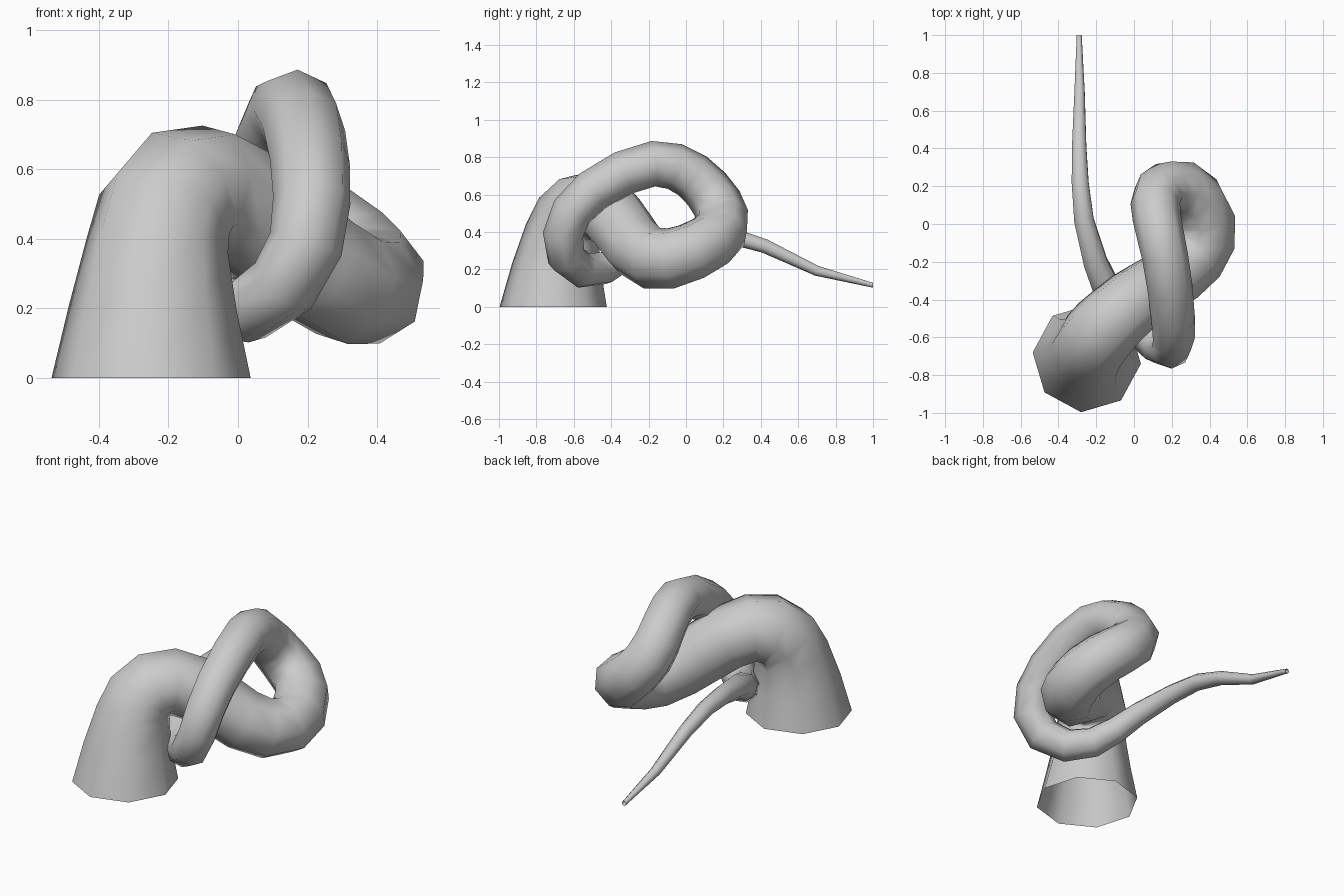
import bpy, bmesh, math
from mathutils import Vector

SIDES = 8

# Centre line of the knotted tentacle: x, y, z, radius
PATH = [
    (-.25, -.71, 0, .288), (-.245, -.69, .20, .243), (-.232, -.66, .38, .206),
    (-.212, -.62, .47, .200), (-.165, -.56, .53, .195), (-.09, -.485, .545, .186),
    (.01, -.40, .495, .180), (.11, -.335, .41, .174), (.22, -.27, .32, .171),
    (.32, -.18, .259, .168), (.378, -.08, .259, .164), (.382, .03, .295, .158),
    (.335, .13, .35, .152), (.26, .19, .41, .147), (.18, .195, .48, .142),
    (.13, .165, .555, .137), (.113, .11, .63, .132), (.12, .035, .70, .128),
    (.14, -.06, .75, .125), (.165, -.175, .765, .122), (.19, -.335, .715, .120),
    (.207, -.50, .62, .116), (.212, -.61, .51, .112), (.195, -.658, .385, .108),
    (.13, -.64, .265, .104), (.03, -.55, .195, .097), (-.07, -.44, .205, .089),
    (-.15, -.33, .27, .078), (-.205, -.20, .335, .068), (-.265, .02, .388, .056),
    (-.285, .22, .385, .048), (-.29, .42, .325, .040), (-.288, .70, .192, .029),
    (-.29, 1.0, .115, .014),
]

pts = [Vector(p[:3]) for p in PATH]
bm = bmesh.new()
rings = []
u = Vector((1, 0, 0))
last = len(pts) - 1
prev = Vector((0, 0, 1))
for i, (p, row) in enumerate(zip(pts, PATH)):
    # Twist-free frame carried along the path
    if i == 0:
        t = Vector((0, 0, 1))
    elif i == last:
        t = Vector((0, 1, 0))
    else:
        t = ((pts[i + 1] - p).normalized() + (p - pts[i - 1]).normalized()).normalized()
    u = prev.rotation_difference(t) @ u
    u = (u - t * u.dot(t)).normalized()
    v = t.cross(u)
    prev = t
    ring = []
    for k in range(SIDES):
        a = 2 * math.pi * k / SIDES - math.radians(6)
        ring.append(bm.verts.new(p + (u * math.cos(a) + v * math.sin(a)) * row[3]))
    rings.append(ring)

# Skin between neighbouring rings; the wide foot stays open
for r0, r1 in zip(rings, rings[1:]):
    for k in range(SIDES):
        n = (k + 1) % SIDES
        bm.faces.new((r0[k], r0[n], r1[n], r1[k]))
for f in bm.faces:
    f.smooth = True

mesh = bpy.data.meshes.new("knotted_tentacle")
bm.to_mesh(mesh)
bm.free()
obj = bpy.data.objects.new("knotted_tentacle", mesh)
bpy.context.collection.objects.link(obj)
